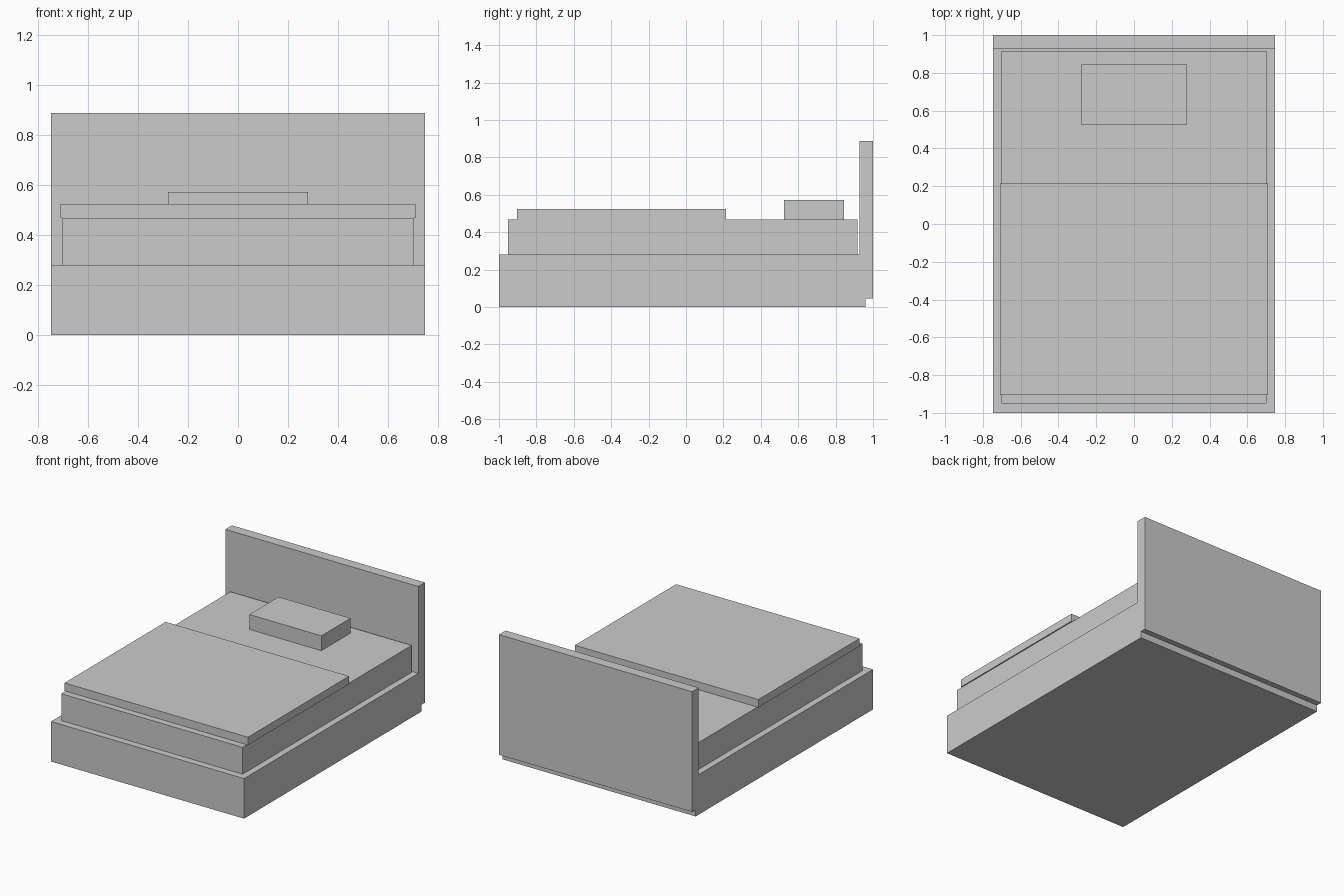
import bpy

if "Cube" in bpy.data.objects:
    bpy.data.objects.remove(bpy.data.objects["Cube"])


def box(name, x, y, z):
    """Box symmetric in x (half width x), with y and z as (min, max)."""
    bpy.ops.mesh.primitive_cube_add(
        size=1, location=(0, sum(y) / 2, sum(z) / 2))
    ob = bpy.context.object
    ob.name = name
    ob.scale = (2 * x, y[1] - y[0], z[1] - z[0])
    bpy.ops.object.transform_apply(location=False, rotation=False, scale=True)
    return ob


# Bed base standing on the floor
box("bed_base", 0.747, (-1.0, 0.96), (0.0, 0.28))

# Headboard, raised slightly off the floor and overlapping the base
box("headboard", 0.747, (0.927, 1.0), (0.047, 0.888))

# Mattress, inset from the base
box("mattress", 0.702, (-0.951, 0.917), (0.28, 0.468))

# Folded blanket, slightly wider than the mattress
box("blanket", 0.71, (-0.904, 0.214), (0.468, 0.523))

# Pillow
box("pillow", 0.279, (0.523, 0.846), (0.468, 0.572))
